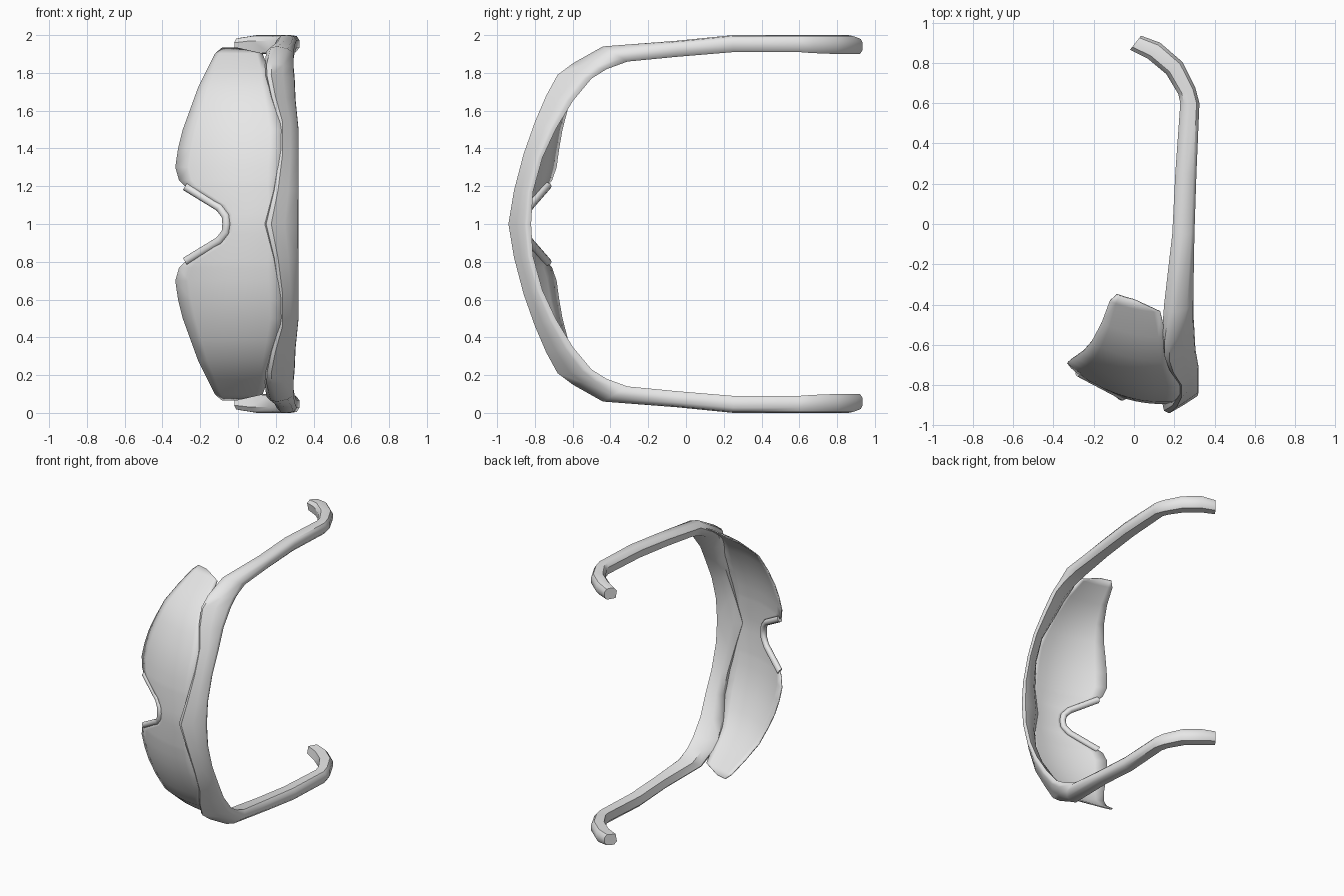
import bpy
import bmesh
import math

old = bpy.data.objects.get("Cube")
if old:
    bpy.data.objects.remove(old, do_unlink=True)

grey = bpy.data.materials.new("plain_grey")
grey.use_nodes = True
grey.diffuse_color = (0.8, 0.8, 0.8, 1)
grey.node_tree.nodes["Principled BSDF"].inputs["Base Color"].default_value = grey.diffuse_color


def skin(name, rings, closed, cap_end=False):
    """Join rings of points with quads; the lower half is mirrored."""
    bm = bmesh.new()
    rows = [[bm.verts.new(p) for p in ring] for ring in rings]
    count = len(rows[0])
    for a, b in zip(rows, rows[1:]):
        for i in range(count if closed else count - 1):
            j = (i + 1) % count
            bm.faces.new((a[i], a[j], b[j], b[i]))
    if cap_end:
        bm.faces.new(rows[-1])
    bmesh.ops.recalc_face_normals(bm, faces=bm.faces)
    mesh = bpy.data.meshes.new(name)
    bm.to_mesh(mesh)
    bm.free()
    mesh.materials.append(grey)
    obj = bpy.data.objects.new(name, mesh)
    bpy.context.collection.objects.link(obj)
    obj.location.z = 1
    mirror = obj.modifiers.new("Mirror", "MIRROR")
    mirror.use_axis = (False, False, True)
    mirror.merge_threshold = 0.002
    return obj


def smooth(obj, degrees):
    bpy.ops.object.select_all(action="DESELECT")
    obj.select_set(True)
    bpy.context.view_layer.objects.active = obj
    bpy.ops.object.shade_smooth_by_angle(angle=math.radians(degrees))


def mix(a, b, t):
    return a + (b - a) * t


# Frame: sections run from the middle of the brow to the hooked ear tip.
# Each station: outer y, outer height, inner y, inner height, low x, high x, slant
stations = [
    (-.94, 0, -.82, 0, .14, .32, 0),
    (-.91, .18, -.81, .17, .185, .32, 0),
    (-.86, .37, -.76, .35, .215, .32, 0),
    (-.80, .54, -.69, .50, .215, .32, 0),
    (-.74, .68, -.60, .65, .17, .305, 0),
    (-.68, .79, -.50, .77, .145, .30, 0),
    (-.60, .85, -.42, .82, .14, .295, 0),
    (-.44, .94, -.31, .86, .15, .295, 0),
    (-.05, .97, -.05, .885, .19, .30, 0),
    (.25, 1, .25, .91, .205, .31, 0),
    (.60, 1, .60, .91, .23, .325, 0),
    (.66, 1, .66, .905, .22, .305, .03),
    (.775, 1, .775, .90, .16, .24, .06),
    (.86, 1, .86, .90, .07, .13, .08),
    (.90, .985, .90, .90, -.02, .035, .07),
]
# Section outlines: across the thickness, then up the height
brow = [(.45, 0), (.1, .05), (0, .2), (.35, .6), (.72, .98), (.85, 1), (1, .95), (.8, .3)]
temple = [(.3, 0), (.04, .2), (0, .5), (.06, .85), (.3, 1), (.75, 1), (1, .8), (.95, .1)]

rings = []
for yo, ho, yi, hi, low, high, slant in stations:
    s = min(1, max(0, (-.35 - yo) / .3))
    ring = []
    for (bu, bw), (tu, tw) in zip(brow, temple):
        u, w = mix(tu, bu, s), mix(tw, bw, s)
        ring.append((mix(low, high, w), mix(yo, yi, u) + slant * (w - .5), mix(ho, hi, u)))
    rings.append(ring)
frame = skin("frame", rings, closed=True, cap_end=True)
smooth(frame, 45)

# Lens: a shield that wraps sideways and curls back toward the cheeks
# Each row: height, bottom x, top x, depth under the brow
lens_rows = [
    (0, -.05, .17, -.89), (.05, -.06, .18, -.89), (.10, -.10, .20, -.885),
    (.20, -.28, .22, -.88), (.23, -.31, .225, -.875), (.30, -.33, .23, -.865),
    (.40, -.315, .235, -.84), (.50, -.29, .235, -.805), (.61, -.25, .21, -.75),
    (.72, -.21, .18, -.68), (.82, -.16, .16, -.56), (.90, -.12, .13, -.435),
    (.93, -.085, .0, -.39),
]
columns = 8
rings = []
for h, low, high, depth in lens_rows:
    ring = []
    for i in range(columns + 1):
        x = mix(low, high, i / columns)
        curl = .8 * max(0, .14 - x) ** 2
        ring.append((x, depth + curl, h))
    rings.append(ring)
lens = skin("lens", rings, closed=False)
shell = lens.modifiers.new("Thickness", "SOLIDIFY")
shell.thickness = 0.008
shell.offset = 0
smooth(lens, 40)

# Nose pad: a bent tube around the nose notch
path = [(-.06, -.855, 0), (-.065, -.85, .045), (-.10, -.83, .09), (-.28, -.735, .2)]
radius = .023
rings = []
for k, (x, y, h) in enumerate(path):
    ax, ay, ah = path[max(k - 1, 0)]
    bx, by, bh = path[min(k + 1, len(path) - 1)]
    # The bend lies in the front plane, so its normal turns there
    length = math.hypot(bx - ax, bh - ah)
    nx, nh = (bh - ah) / length, (ax - bx) / length
    if k == 0:
        nx, nh = 1, 0
    ring = []
    for i in range(8):
        a = math.tau * i / 8
        side, back = radius * math.cos(a), radius * math.sin(a)
        ring.append((x + nx * side, y + back, h + nh * side))
    rings.append(ring)
nose_pad = skin("nose_pad", rings, closed=True, cap_end=True)
smooth(nose_pad, 50)
